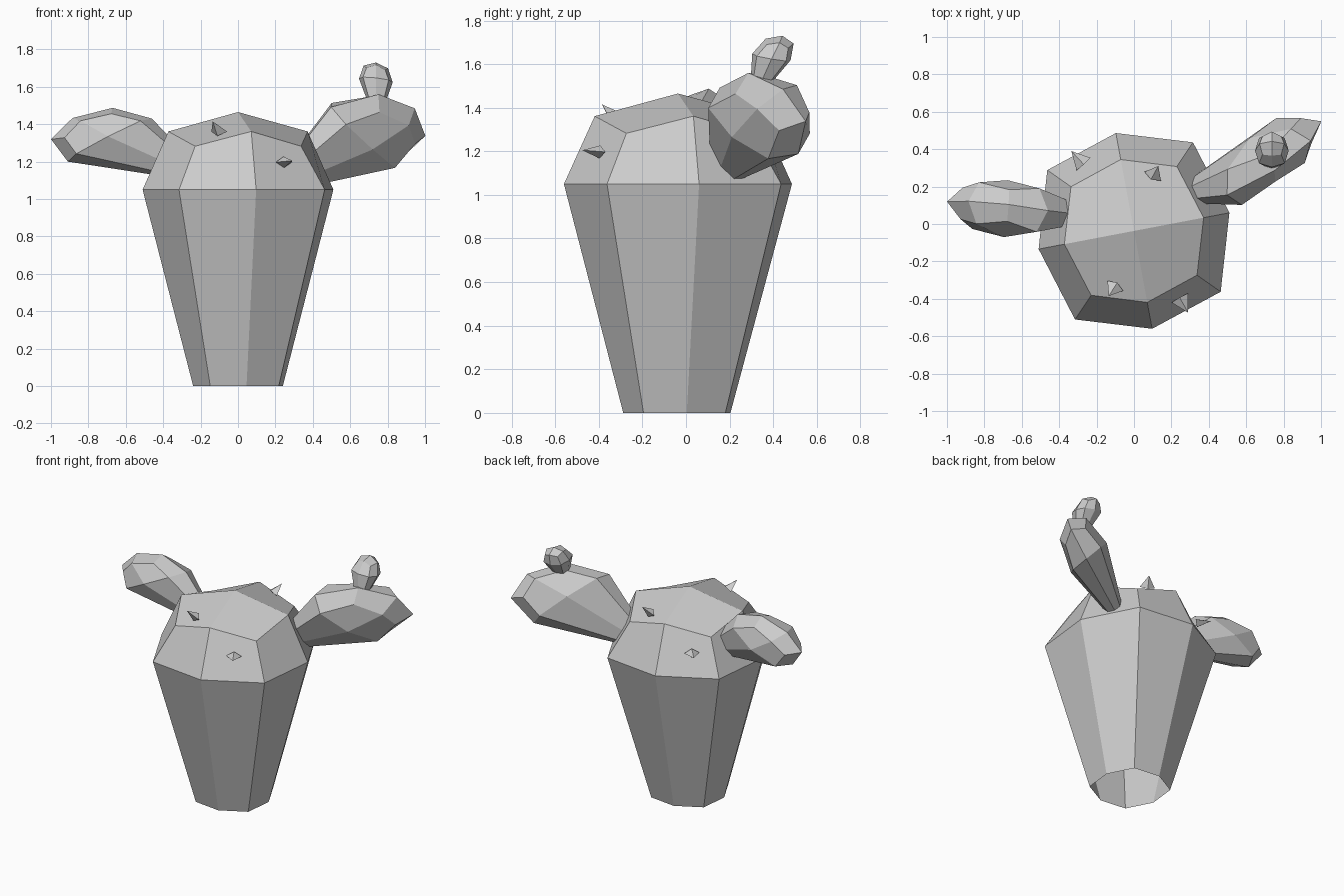
import bpy
import bmesh
import math
from mathutils import Vector, Matrix

if "Cube" in bpy.data.objects:
    bpy.data.objects.remove(bpy.data.objects["Cube"])

grey = bpy.data.materials.new("plain_grey")
grey.use_nodes = True
colour = (0.6, 0.6, 0.6, 1)
grey.diffuse_color = colour
grey.node_tree.nodes["Principled BSDF"].inputs["Base Color"].default_value = colour


def finish(name, bm):
    bmesh.ops.recalc_face_normals(bm, faces=bm.faces)
    mesh = bpy.data.meshes.new(name)
    bm.to_mesh(mesh)
    bm.free()
    mesh.materials.append(grey)
    obj = bpy.data.objects.new(name, mesh)
    bpy.context.collection.objects.link(obj)
    return obj


def cactus_pad(name, base, centre, side, flank, rise, taper):
    """Tapered, open-bottomed stem with eight sides and a domed end of four quads."""
    base, centre, side, flank, rise = map(Vector, (base, centre, side, flank, rise))
    bm = bmesh.new()
    lower, rim, dome = [], [], []
    for i in range(8):
        a = i * math.pi / 4
        spoke = side * math.cos(a) + flank * math.sin(a)
        # Corner spokes reach further at the rim and sit lower on the dome
        swell, wide, high = (1, 0.73, 0.75) if i % 2 == 0 else (1.08, 0.785, 0.56)
        lower.append(bm.verts.new(base + spoke * swell * taper))
        rim.append(bm.verts.new(centre + spoke * swell))
        dome.append(bm.verts.new(centre + spoke * wide + rise * high))
    apex = bm.verts.new(centre + rise)
    for i in range(8):
        j = (i + 1) % 8
        bm.faces.new((lower[i], lower[j], rim[j], rim[i]))
        bm.faces.new((rim[i], rim[j], dome[j], dome[i]))
    for i in range(0, 8, 2):
        bm.faces.new((apex, dome[i], dome[i + 1], dome[(i + 2) % 8]))
    return finish(name, bm)


def spike(name, base, tip):
    """Small flattened four-sided thorn."""
    base, tip = Vector(base), Vector(tip)
    axis = tip - base
    turn = axis.to_track_quat("Z", "Y").to_matrix().to_4x4()
    place = Matrix.Translation((base + tip) / 2) @ turn @ Matrix.Diagonal((1, 0.6, 1, 1))
    bm = bmesh.new()
    bmesh.ops.create_cone(bm, cap_ends=True, segments=4, radius1=0.05,
                          radius2=0, depth=axis.length, matrix=place)
    return finish(name, bm)


# Main stem
cactus_pad("trunk", (0, -0.042, 0), (0, -0.037, 1.05),
           (0.51, 0.097, 0), (-0.097, 0.523, 0), (0, 0, 0.415), 0.47)

# Flattened side arms and the bud on the left one
cactus_pad("left_arm", (0.32, 0.195, 1.13), (0.67, 0.335, 1.34),
           (0.172, 0.18, -0.152), (0.05, -0.125, -0.075), (0.275, 0.11, 0.145), 0.36)
cactus_pad("right_arm", (-0.33, 0.05, 1.165), (-0.685, 0.082, 1.315),
           (-0.225, 0.01, -0.115), (-0.01, -0.152, 0.02), (-0.2, 0.04, 0.118), 0.36)
cactus_pad("bud", (0.74, 0.335, 1.50), (0.737, 0.392, 1.633),
           (0, 0.088, -0.015), (0.09, 0, -0.01), (0, 0.05, 0.097), 0.45)

# Thorns on the dome
spike("front_top_spike", (-0.10, -0.33, 1.36), (-0.135, -0.385, 1.415))
spike("front_side_spike", (0.245, -0.395, 1.197), (0.29, -0.475, 1.205))
spike("back_top_spike", (0.10, 0.255, 1.36), (0.13, 0.31, 1.415))
spike("back_side_spike", (-0.27, 0.32, 1.197), (-0.335, 0.39, 1.205))
